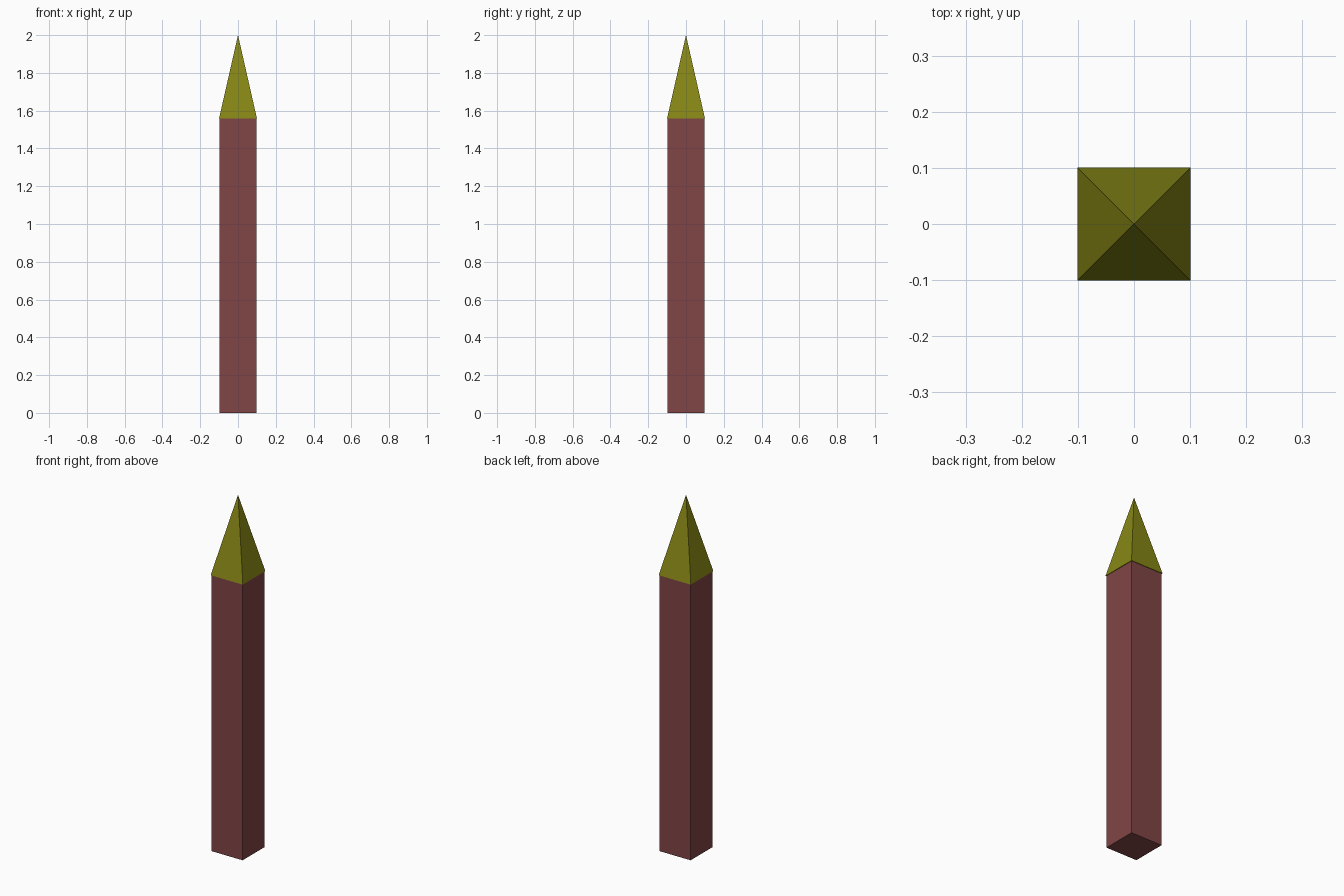
import bpy, math

if "Cube" in bpy.data.objects:
    bpy.data.objects.remove(bpy.data.objects["Cube"])

BODY_HALF, CAP_HALF = 0.097, 0.1005
CAP_Z, TOP_Z = 1.558, 2.0


def square_part(name, r_bottom, r_top, z0, z1, color):
    # four-sided cone/prism, sides aligned with the axes
    k = math.sqrt(2)
    bpy.ops.mesh.primitive_cone_add(
        vertices=4, radius1=r_bottom * k, radius2=r_top * k, depth=z1 - z0,
        location=(0, 0, (z0 + z1) / 2), rotation=(0, 0, math.pi / 4))
    ob = bpy.context.object
    ob.name = name
    bpy.ops.object.transform_apply(location=True, rotation=True, scale=True)
    mat = bpy.data.materials.new(name + "_color")
    mat.diffuse_color = (*color, 1)
    mat.use_nodes = True
    mat.node_tree.nodes["Principled BSDF"].inputs["Base Color"].default_value = mat.diffuse_color
    ob.data.materials.append(mat)
    return ob


# square post
square_part("post", BODY_HALF, BODY_HALF, 0, CAP_Z, (0.22, 0.06, 0.06))
# pointed cap, slightly wider than the post
square_part("pointed_cap", CAP_HALF, 0, CAP_Z, TOP_Z, (0.24, 0.24, 0.008))
